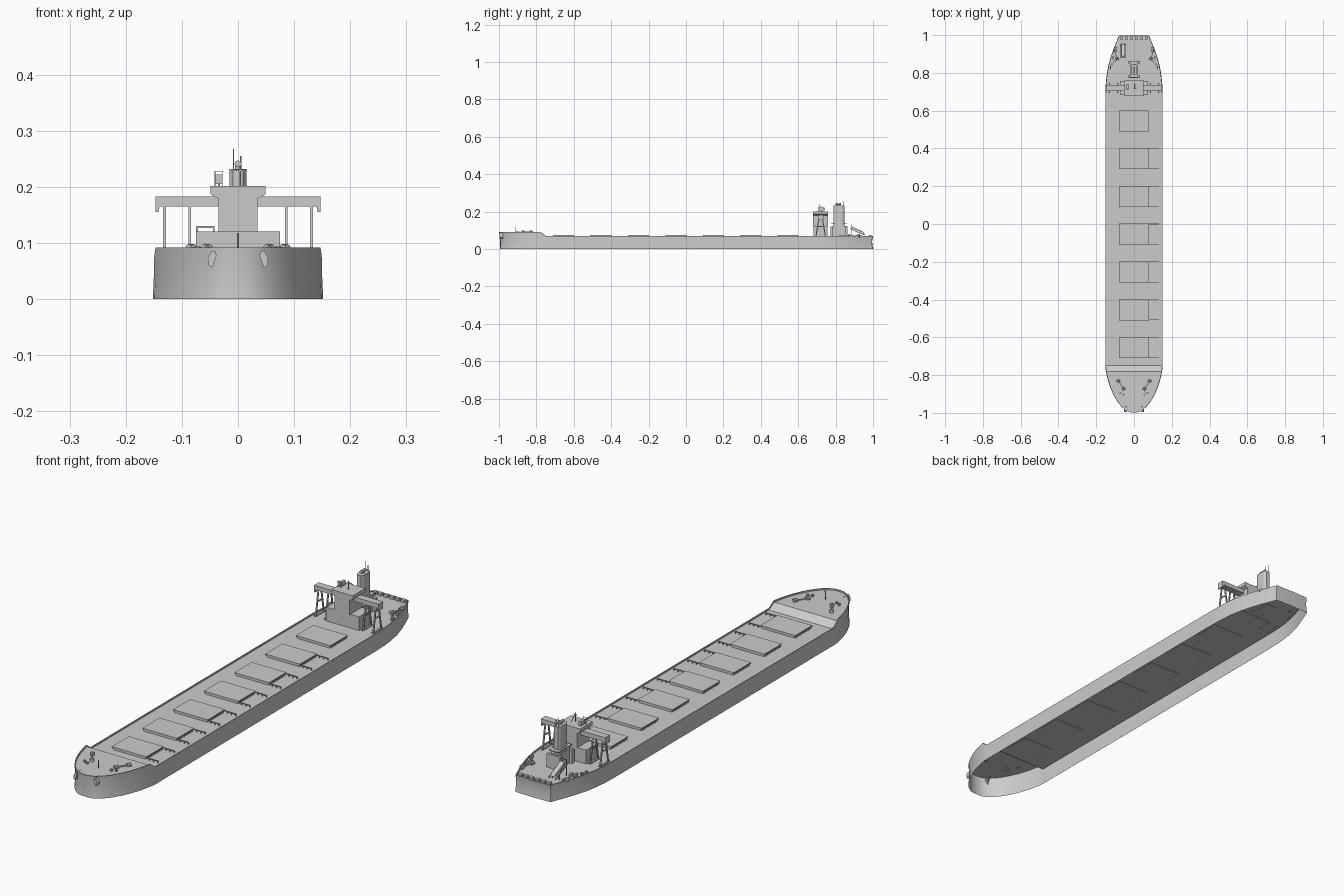
import bpy, math
from mathutils import Vector


def mesh(name, verts, faces, smooth=False):
    me = bpy.data.meshes.new(name)
    me.from_pydata(verts, [], faces)
    me.update()
    ob = bpy.data.objects.new(name, me)
    bpy.context.collection.objects.link(ob)
    if smooth:
        bpy.context.view_layer.objects.active = ob
        ob.select_set(True)
        bpy.ops.object.shade_smooth_by_angle(angle=math.radians(30))
        ob.select_set(False)
    return ob


def prism(name, pts, a, b, axis):
    """Extrude a 2D profile along an axis from a to b."""
    def place(p, t):
        return {'x': (t, p[0], p[1]), 'y': (p[0], t, p[1]), 'z': (p[0], p[1], t)}[axis]
    n = len(pts)
    area = sum(pts[i - 1][0] * pts[i][1] - pts[i][0] * pts[i - 1][1] for i in range(n))
    if (area < 0) != (axis == 'y'):
        pts = pts[::-1]
    verts = [place(p, a) for p in pts] + [place(p, b) for p in pts]
    faces = [(i, (i + 1) % n, n + (i + 1) % n, n + i) for i in range(n)]
    faces += [tuple(range(n))[::-1], tuple(range(n, 2 * n))]
    return mesh(name, verts, faces)


def box(name, x0, x1, y0, y1, z0, z1):
    x0, x1 = min(x0, x1), max(x0, x1)
    return prism(name, [(x0, y0), (x1, y0), (x1, y1), (x0, y1)], z0, z1, 'z')


def rod(name, p, q, r, n=6, r2=None):
    p, q = Vector(p), Vector(q)
    rot = (q - p).to_track_quat('Z', 'Y')
    if n == 4:
        r *= 1.3
    r2 = r if r2 is None else r2
    verts = []
    for c, rad in ((p, r), (q, r2)):
        for i in range(n):
            t = 2 * math.pi * (i + 0.5) / n
            verts.append(c + rot @ Vector((rad * math.cos(t), rad * math.sin(t), 0)))
    faces = [(i, (i + 1) % n, n + (i + 1) % n, n + i) for i in range(n)]
    faces += [tuple(range(n))[::-1], tuple(range(n, 2 * n))]
    return mesh(name, verts, faces, n > 8)


DECK, FORE = 0.064, 0.085

# Hull: open-bottomed shell with a low bulwark and a raised forecastle
half = [(-0.996, 0.022), (-0.988, 0.04), (-0.97, 0.063), (-0.945, 0.084), (-0.91, 0.105),
        (-0.87, 0.123), (-0.83, 0.136), (-0.782, 0.147), (-0.752, 0.150), (0.68, 0.150),
        (0.74, 0.148), (0.79, 0.143), (0.84, 0.134), (0.89, 0.120), (0.94, 0.102), (0.998, 0.079)]
ring = [(0, -0.999)] + [(w, y) for y, w in half] + [(0, 1.0)] + [(-w, y) for y, w in half[::-1]]
n = len(ring)


def rim(y):
    return 0.092 if y < -0.77 else 0.070


wall = [(x * 1.012, max(y, -0.994), 0) for x, y in ring] + [(x, y * 0.995, 0.04) for x, y in ring]
wall += [(x, y, rim(y)) for x, y in ring]
wall += [(x * 0.975, y * 0.997, rim(y)) for x, y in ring]
wall += [(x * 0.975, y * 0.997, rim(y) - 0.006) for x, y in ring]
faces = [(k * n + i, k * n + (i + 1) % n, (k + 1) * n + (i + 1) % n, (k + 1) * n + i)
         for k in range(4) for i in range(n)]
d, m = 4 * n, len(half)
faces.append((d, d + 1, d + n - 1))
faces += [(d + i, d + i + 1, d + n - i - 1, d + n - i) for i in range(1, m)]
faces.append((d + m, d + m + 1, d + m + 2))
mesh("hull", wall, faces, True)

# Cargo hatches with side ribs and cover rails
for k in range(7):
    y0 = -0.71 + 0.2 * k
    y1 = y0 + 0.112
    box("hatch_coaming", -0.074, 0.074, y0 + 0.003, y1 - 0.003, DECK - 0.002, 0.073)
    box("hatch_cover", -0.079, 0.079, y0, y1, 0.0725, 0.0765)
    for i in range(8):
        y = y0 + 0.008 + i * (y1 - y0 - 0.016) / 7
        for s in (-1, 1):
            box("hatch_rib", s * 0.073, s * 0.078, y - 0.0015, y + 0.0015, DECK - 0.001, 0.0728)
    if k < 6:
        for y in (y0 + 0.002, y1 - 0.002):
            box("hatch_rail", 0.076, 0.132, y - 0.0015, y + 0.0015, 0.071, 0.074)
            for x in (0.092, 0.111, 0.130):
                box("hatch_rail_leg", x - 0.0015, x + 0.0015, y - 0.0015, y + 0.0015, DECK - 0.001, 0.0715)

# Deckhouse: low accommodation block, tower and flared bridge
box("accommodation_block", -0.075, 0.075, 0.682, 0.757, DECK - 0.002, 0.121)
prism("bridge_tower", [(-0.035, 0.12), (0.035, 0.12), (0.035, 0.179), (0.049, 0.187), (0.049, 0.202),
                       (-0.049, 0.202), (-0.049, 0.187), (-0.035, 0.179)], 0.678, 0.76, 'y')

# Bridge wings on A-frame legs
for s in (-1, 1):
    prism("bridge_wing", [(s * x, z) for x, z in
          [(0.034, 0.165), (0.140, 0.165), (0.142, 0.155), (0.147, 0.155), (0.147, 0.183), (0.034, 0.183)]],
          0.706, 0.736, 'y')
    for x in (0.086, 0.131):
        for t in (-1, 1):
            rod("wing_leg", (s * x, 0.72 + t * 0.026, DECK - 0.002), (s * x, 0.72 + t * 0.009, 0.167), 0.0028, 4)
        box("wing_leg_brace", s * (x - 0.002), s * (x + 0.002), 0.706, 0.734, 0.118, 0.122)
        box("wing_leg_foot", s * (x - 0.004), s * (x + 0.004), 0.688, 0.752, DECK - 0.001, 0.068)

# Bridge roof gear
box("roof_locker", -0.040, -0.028, 0.715, 0.74, 0.205, 0.222)
box("roof_locker_base", -0.036, -0.032, 0.722, 0.732, 0.201, 0.206)
for x in (-0.041, -0.028):
    rod("roof_frame_post", (x, 0.71, 0.201), (x, 0.71, 0.228), 0.0008, 4)
rod("roof_frame_bar", (-0.042, 0.71, 0.228), (-0.027, 0.71, 0.228), 0.0008, 4)
rod("radar_mast", (0.004, 0.715, 0.201), (0.004, 0.715, 0.238), 0.0016)
rod("radar_bar", (-0.006, 0.715, 0.23), (0.014, 0.715, 0.23), 0.0012, 4)
rod("roof_stay", (0.004, 0.715, 0.233), (0.004, 0.742, 0.212), 0.0012, 4)

# Funnel on a braced casing
box("funnel_casing", -0.019, 0.019, 0.782, 0.857, DECK - 0.002, 0.124)
for y in (0.772, 0.85):
    box("casing_wing", -0.031, 0.031, y, y + 0.014, DECK - 0.002, 0.12)
box("funnel_platform", -0.022, 0.022, 0.775, 0.862, 0.134, 0.138)
prism("funnel", [(-0.015, 0.797), (-0.009, 0.788), (0.009, 0.788), (0.015, 0.797), (0.015, 0.838),
                 (0.009, 0.847), (-0.009, 0.847), (-0.015, 0.838)], 0.12, 0.232, 'z')
rod("exhaust_pipe", (0, 0.815, 0.23), (0, 0.815, 0.242), 0.0055, 12)
rod("exhaust_bend", (0, 0.800, 0.241), (0, 0.830, 0.241), 0.006, 12)
rod("funnel_aerial", (-0.008, 0.84, 0.231), (-0.008, 0.84, 0.268), 0.0008, 4)
rod("funnel_vent", (0.005, 0.84, 0.231), (0.005, 0.84, 0.255), 0.0012)

# Free-fall lifeboat on a sloping ramp
for x in (-0.073, -0.043):
    prism("ramp_rail", [(0.88, 0.113), (0.955, 0.079), (0.955, 0.073), (0.88, 0.105)], x - 0.0015, x + 0.0015, 'x')
    for y, z in ((0.883, 0.129), (0.93, 0.087)):
        box("ramp_leg", x - 0.0015, x + 0.0015, y - 0.0015, y + 0.0015, DECK - 0.001, z)
box("ramp_crossbar", -0.0745, -0.0415, 0.8815, 0.8845, 0.127, 0.130)
boat = prism("lifeboat", [(0.886, 0.106), (0.94, 0.083), (0.955, 0.083), (0.948, 0.092),
                          (0.902, 0.113), (0.889, 0.122)], -0.068, -0.048, 'x')
bev = boat.modifiers.new("rounding", 'BEVEL')
bev.width, bev.segments = 0.0025, 2


# Mooring winch: two drums joined by a shaft on a low bed
def winch(p, q, z):
    p, q = Vector((*p, z + 0.005)), Vector((*q, z + 0.005))
    u = (q - p).normalized()
    rod("winch_shaft", p, q, 0.003)
    for c, r in ((p, 0.008), (q, 0.008)):
        rod("winch_drum", c - u * 0.008, c + u * 0.008, r, 10)


# Bow and stern fittings, mirrored
for s in (-1, 1):
    winch((s * 0.083, -0.83), (s * 0.055, -0.872), FORE)
    winch((s * 0.102, 0.92), (s * 0.09, 0.875), DECK)
    for x, y, z in ((0.072, -0.895, FORE), (0.055, -0.903, FORE), (0.103, 0.86, DECK), (0.115, 0.845, DECK)):
        rod("bollard", (s * x, y, z), (s * x, y, z + 0.009), 0.005, 8)
    for x in (0.014, 0.04, 0.065):
        box("stern_fairlead", s * (x - 0.008), s * (x + 0.008), 0.978, 0.992, DECK - 0.001, 0.075)
    for y, w in ((0.93, 0.098), (0.88, 0.115), (0.83, 0.127)):
        box("side_fairlead", s * (w - 0.006), s * w, y - 0.009, y + 0.009, DECK - 0.001, 0.075)
    rod("anchor_shank", (s * 0.043, -0.965, 0.084), (s * 0.047, -0.989, 0.070), 0.005, 8)
    prism("anchor", [(s * x, z) for x, z in [(0.041, 0.086), (0.038, 0.078), (0.046, 0.056), (0.053, 0.061),
                     (0.054, 0.072), (0.047, 0.086)]], -0.996, -0.978, 'y')

# Foremast
rod("foremast", (0, -0.91, FORE - 0.001), (0, -0.91, 0.118), 0.002)
